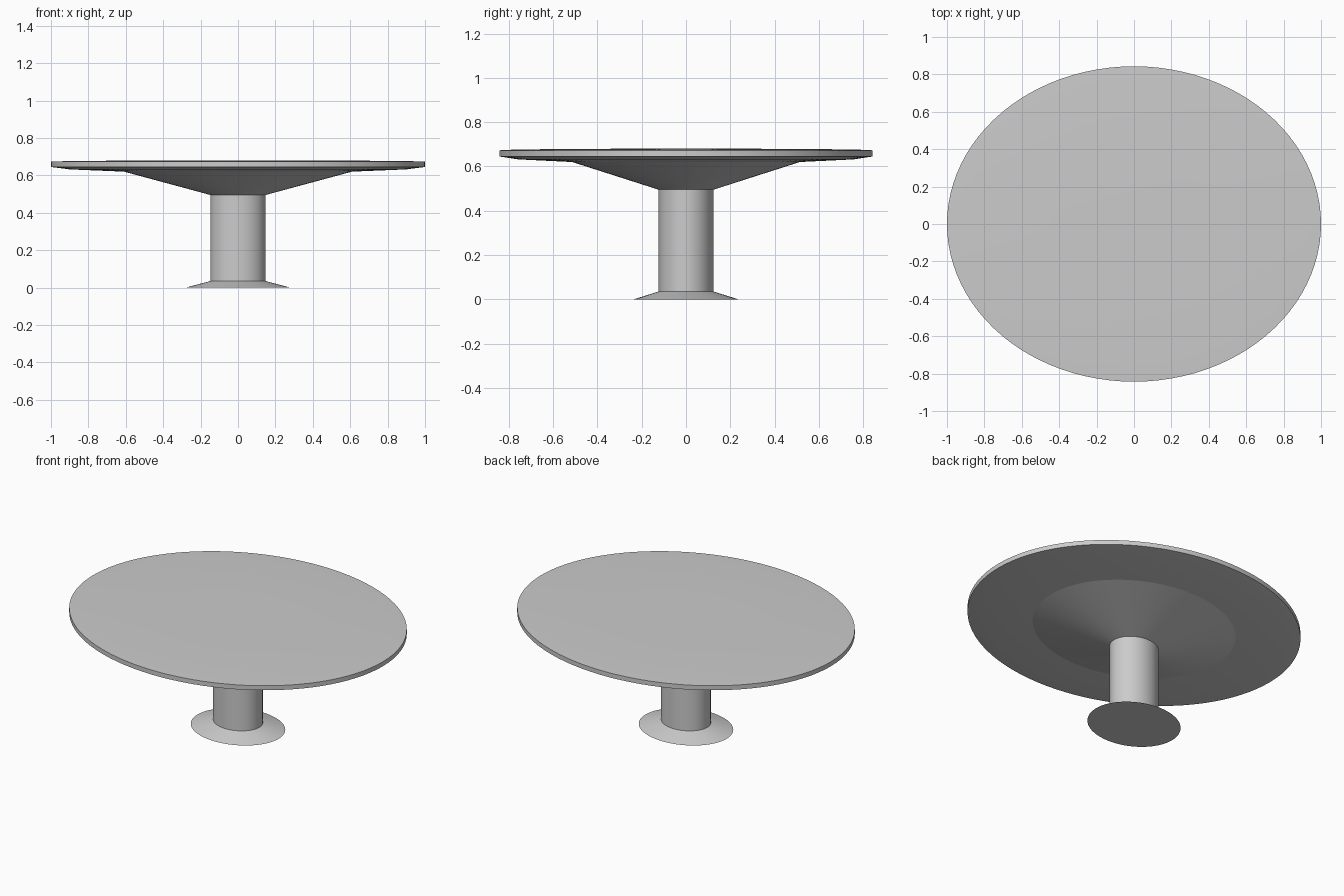
import bpy, bmesh, math

if "Cube" in bpy.data.objects:
    bpy.data.objects.remove(bpy.data.objects["Cube"])

SEGMENTS = 96
Y_SCALE = 0.843  # elliptical plan


def lathe(name, profile):
    """Revolve (radius, z) points around z into an oval part; radius 0 closes an end."""
    bm = bmesh.new()
    verts = [bm.verts.new((r, 0, z)) for r, z in profile]
    edges = [bm.edges.new(pair) for pair in zip(verts, verts[1:])]
    bmesh.ops.spin(bm, geom=verts + edges, cent=(0, 0, 0), axis=(0, 0, 1),
                   angle=math.tau, steps=SEGMENTS, use_merge=True)
    bmesh.ops.remove_doubles(bm, verts=bm.verts, dist=1e-5)
    bmesh.ops.scale(bm, vec=(1, Y_SCALE, 1), verts=bm.verts)
    bmesh.ops.recalc_face_normals(bm, faces=bm.faces)
    mesh = bpy.data.meshes.new(name)
    bm.to_mesh(mesh)
    bm.free()
    obj = bpy.data.objects.new(name, mesh)
    bpy.context.collection.objects.link(obj)
    bpy.ops.object.select_all(action='DESELECT')
    obj.select_set(True)
    bpy.context.view_layer.objects.active = obj
    bpy.ops.object.shade_smooth_by_angle(angle=math.radians(12))
    return obj


# Flared foot, closed underneath
lathe("foot", [(0, 0), (0.28, 0), (0.147, 0.035)])

# Straight oval column
lathe("column", [(0.147, 0.035), (0.147, 0.495)])

# Table top with conical underside, thin rim and very slightly domed surface
lathe("table_top", [(0.147, 0.495), (0.61, 0.62), (0.9, 0.632), (1.0, 0.645),
                    (1.0, 0.673), (0.9, 0.677), (0.4, 0.68), (0, 0.68)])
